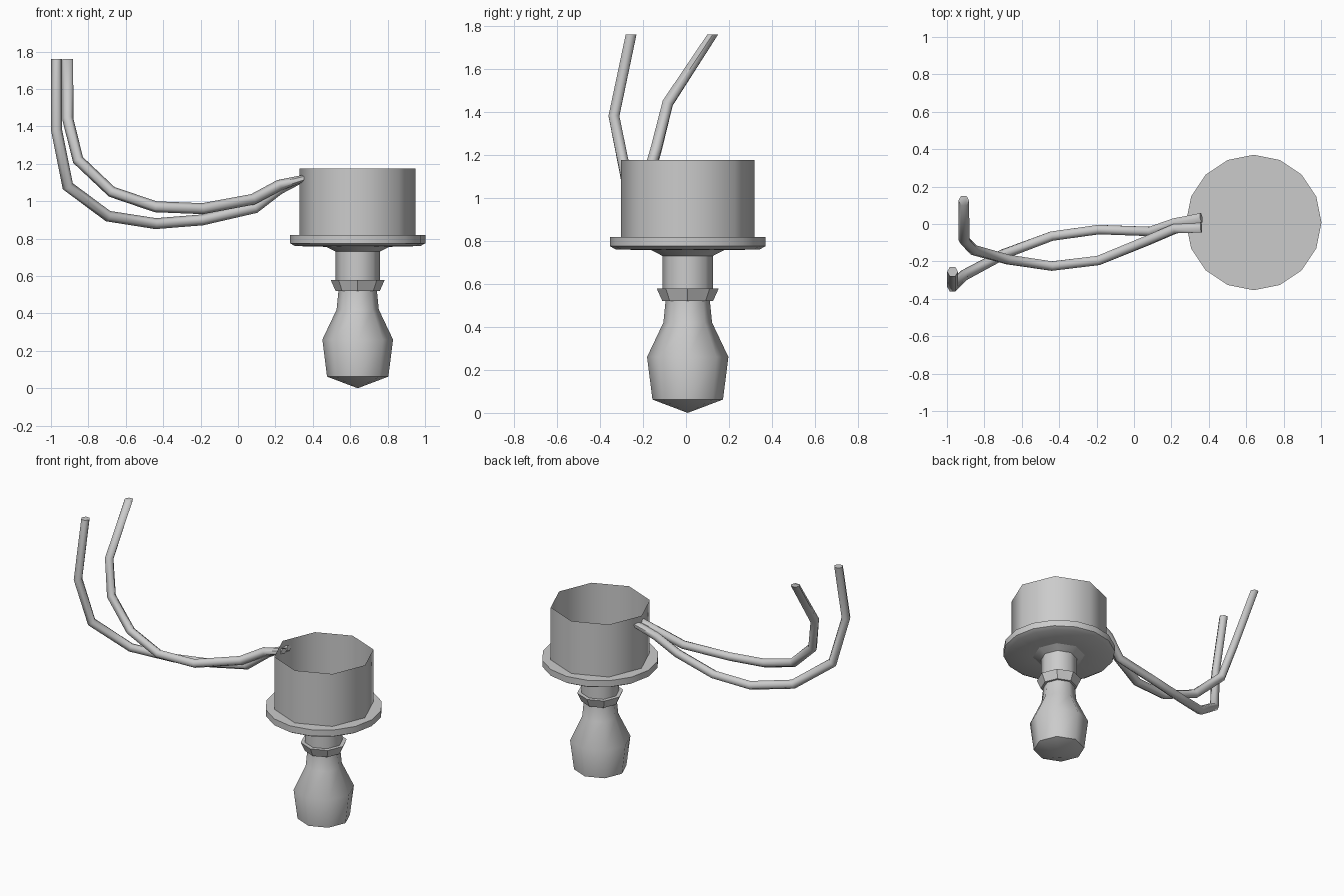
import bpy, bmesh, math
from mathutils import Vector

if "Cube" in bpy.data.objects:
    bpy.data.objects.remove(bpy.data.objects["Cube"])

CX, CY = 0.64, 0.008   # axis of the turned parts


def finish(bm, name, angle=45, closed=True):
    if closed:
        bmesh.ops.recalc_face_normals(bm, faces=bm.faces)
    me = bpy.data.meshes.new(name)
    bm.to_mesh(me)
    bm.free()
    ob = bpy.data.objects.new(name, me)
    bpy.context.collection.objects.link(ob)
    bpy.ops.object.select_all(action='DESELECT')
    ob.select_set(True)
    bpy.context.view_layer.objects.active = ob
    bpy.ops.object.shade_smooth_by_angle(angle=math.radians(angle))
    return ob


def turned(name, profile, sides, angle=46, cap_start=True, cap_end=True):
    """Turn (radius, z) points, listed bottom to top, around the cup axis."""
    bm = bmesh.new()
    rings = []
    for r, z in profile:
        if r == 0:
            rings.append([bm.verts.new((CX, CY, z))] * sides)
            continue
        rings.append([bm.verts.new((CX + r * math.cos(2 * math.pi * i / sides),
                                    CY + r * math.sin(2 * math.pi * i / sides), z))
                      for i in range(sides)])
    for a, b in zip(rings, rings[1:]):
        for i in range(sides):
            j = (i + 1) % sides
            bm.faces.new(list(dict.fromkeys((a[i], a[j], b[j], b[i]))))
    if cap_start and profile[0][0] > 0:
        bm.faces.new(rings[0][::-1])
    if cap_end:
        bm.faces.new(rings[-1])
    return finish(bm, name, angle, cap_start or cap_end)


def tube(name, path, sides=6, radius=0.029):
    """Sweep a polygon along the path; the last end is cut level, the first flattened."""
    pts = [Vector(p) for p in path]
    bm = bmesh.new()
    rings = []
    for k, p in enumerate(pts):
        d0 = (p - pts[max(k - 1, 0)]).normalized()
        d1 = (pts[min(k + 1, len(pts) - 1)] - p).normalized()
        t = (d0 + d1).normalized()
        stretch = 1 / max(0.8, t.dot(d1 if k == 0 else d0))
        if k == len(pts) - 1:
            t = Vector((0, 0, 1))
            stretch = 1
        u = (Vector((0, 1, 0)) - t * t.y).normalized()
        v = t.cross(u) * stretch
        if k == 0:
            v *= 0.6
        ring = []
        for i in range(sides):
            a = 2 * math.pi * (i + 0.5) / sides
            ring.append(bm.verts.new(p + radius * (u * math.cos(a) + v * math.sin(a))))
        rings.append(ring)
    for a, b in zip(rings, rings[1:]):
        for i in range(sides):
            j = (i + 1) % sides
            bm.faces.new((a[i], a[j], b[j], b[i]))
    bm.faces.new(rings[0])
    bm.faces.new(rings[-1])
    return finish(bm, name, 62)


# open octagonal cup and the wide rim it stands on
turned("cup_wall", [(0.31, 0.81), (0.31, 1.175)], 8, cap_start=False, cap_end=False)
turned("rim_flange", [(0.17, 0.756), (0.335, 0.76), (0.362, 0.775), (0.362, 0.818)], 16, 35)

# stem, collar and bulb below
turned("stem", [(0.118, 0.54), (0.118, 0.73), (0.17, 0.757)], 8)
turned("collar", [(0.118, 0.52), (0.144, 0.578)], 8, 30)
turned("bulb", [(0, 0.0), (0.164, 0.062), (0.189, 0.26), (0.113, 0.42), (0.102, 0.53)], 8)

# two bent wires leaving the cup wall
tube("upper_wire", [(0.36, -0.02, 1.125), (0.22, -0.025, 1.085), (0.08, -0.085, 1.01),
                    (-0.19, -0.195, 0.96), (-0.44, -0.225, 0.97), (-0.675, -0.19, 1.05),
                    (-0.855, -0.14, 1.22), (-0.91, -0.085, 1.44), (-0.91, 0.125, 1.76)])
tube("lower_wire", [(0.36, 0.033, 1.125), (0.22, 0.005, 1.065), (0.09, -0.04, 0.965),
                    (-0.19, -0.03, 0.9), (-0.44, -0.065, 0.88), (-0.695, -0.16, 0.92),
                    (-0.91, -0.275, 1.08), (-0.97, -0.335, 1.38), (-0.97, -0.255, 1.76)])
